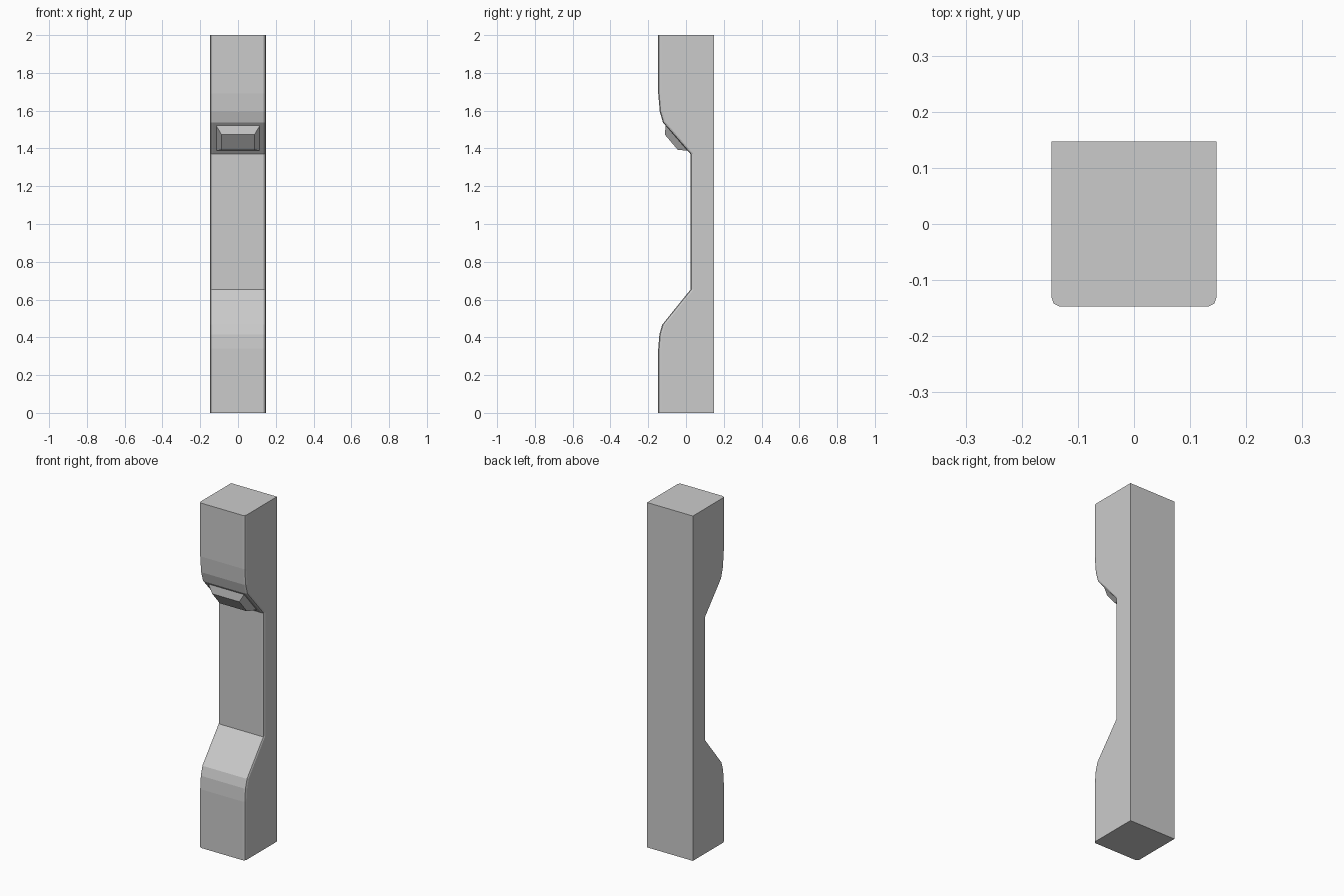
import bpy, bmesh

if "Cube" in bpy.data.objects:
    bpy.data.objects.remove(bpy.data.objects["Cube"])


def loft(name, rings):
    """Skin a stack of equal-length vertex rings and cap both ends."""
    bm = bmesh.new()
    rows = [[bm.verts.new(p) for p in ring] for ring in rings]
    n = len(rows[0])
    for a, b in zip(rows, rows[1:]):
        for i in range(n):
            j = (i + 1) % n
            bm.faces.new((a[i], a[j], b[j], b[i]))
    bm.faces.new(rows[0][::-1])
    bm.faces.new(rows[-1])
    bmesh.ops.recalc_face_normals(bm, faces=bm.faces)
    mesh = bpy.data.meshes.new(name)
    bm.to_mesh(mesh)
    bm.free()
    obj = bpy.data.objects.new(name, mesh)
    bpy.context.collection.objects.link(obj)
    return obj


# Column: square section with rounded front corners, front edge follows a profile
HALF = 0.147


def section(front, z):
    right = [(HALF, HALF), (HALF, front + 0.016),
             (HALF - 0.004, front + 0.005), (HALF - 0.014, front)]
    left = [(-x, y) for x, y in reversed(right)]
    return [(x, y, z) for x, y in right + left]


front_profile = [(-0.147, 0), (-0.147, 0.34), (-0.141, 0.415), (-0.126, 0.467),
                 (0.024, 0.653), (0.024, 1.37), (-0.122, 1.537),
                 (-0.139, 1.595), (-0.147, 1.69), (-0.147, 2.0)]
loft("wall_column", [section(y, z) for y, z in front_profile])


# Lamp: tapered block set on the underside of the upper slope
def lamp_ring(hw, top, bottom):
    return [(-hw, *top), (hw, *top), (hw, *bottom), (-hw, *bottom)]


loft("lamp_housing", [
    lamp_ring(0.115, (-0.085, 1.535), (0.025, 1.40)),
    lamp_ring(0.115, (-0.108, 1.521), (0.006, 1.389)),
    lamp_ring(0.087, (-0.112, 1.473), (-0.043, 1.392)),
])
